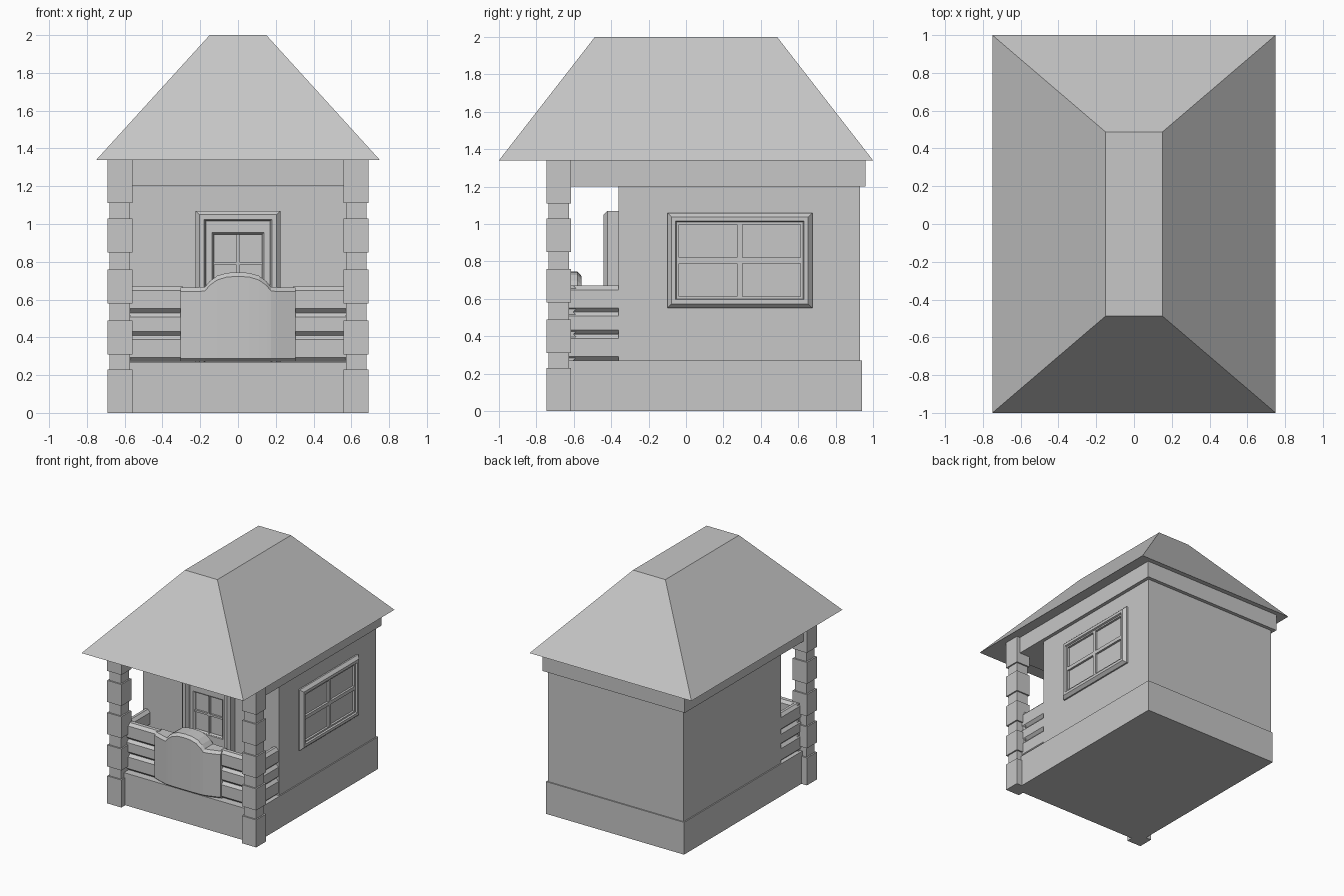
import bpy
import bmesh

cube = bpy.data.objects.get("Cube")
if cube:
    bpy.data.objects.remove(cube)

grey = bpy.data.materials.new("plain_grey")
grey.use_nodes = True
COLOUR = (0.57, 0.57, 0.57, 1)
grey.diffuse_color = COLOUR
grey.node_tree.nodes["Principled BSDF"].inputs["Base Color"].default_value = COLOUR


def finish(name, bm):
    bmesh.ops.recalc_face_normals(bm, faces=bm.faces)
    mesh = bpy.data.meshes.new(name)
    bm.to_mesh(mesh)
    bm.free()
    mesh.materials.append(grey)
    obj = bpy.data.objects.new(name, mesh)
    bpy.context.collection.objects.link(obj)
    return obj


def loft(name, rings, loop=False):
    """Skin a row of equal rings; cap the ends unless the row is a loop."""
    bm = bmesh.new()
    rows = [[bm.verts.new(p) for p in ring] for ring in rings]
    pairs = list(zip(rows, rows[1:]))
    if loop:
        pairs.append((rows[-1], rows[0]))
    else:
        bm.faces.new(rows[0])
        bm.faces.new(rows[-1])
    n = len(rows[0])
    for a, b in pairs:
        for i in range(n):
            j = (i + 1) % n
            bm.faces.new((a[i], a[j], b[j], b[i]))
    return finish(name, bm)


def rect(x0, x1, y0, y1, z):
    return [(x0, y0, z), (x1, y0, z), (x1, y1, z), (x0, y1, z)]


def box(name, x0, x1, y0, y1, z0, z1):
    return loft(name, [rect(x0, x1, y0, y1, z) for z in (z0, z1)])


def frame(name, place, u0, u1, v0, v1, profile):
    """Mitred picture frame; profile points are (inset, depth)."""
    corners = [(u0, v0, 1, 1), (u1, v0, -1, 1), (u1, v1, -1, -1), (u0, v1, 1, -1)]
    loft(name, [[place(u + su * i, v + sv * i, d) for i, d in profile]
                for u, v, su, sv in corners], loop=True)


def panel(name, place, u0, u1, v0, v1, d0, d1):
    loft(name, [[place(u, v, d) for u, v in
                 ((u0, v0), (u1, v0), (u1, v1), (u0, v1))] for d in (d0, d1)])


def muntins(name, place, u0, u1, v0, v1, half, d0, d1):
    um, vm = (u0 + u1) / 2, (v0 + v1) / 2
    panel(name + "_upright", place, um - half, um + half, v0, v1, d0, d1)
    panel(name + "_crossbar", place, u0, u1, vm - half, vm + half, d0, d1)


# Main masses
box("base", -0.64, 0.64, -0.695, 0.94, 0, 0.27)
box("house_walls", -0.63, 0.63, -0.36, 0.93, 0.27, 1.2)
box("header_beam", -0.66, 0.66, -0.71, 0.96, 1.2, 1.34)
loft("roof", [rect(-0.75, 0.75, -1, 1, 1.34), rect(-0.15, 0.15, -0.487, 0.487, 2)])

# Porch pillars of alternating wide and narrow blocks
LEVELS = [0, 0.23, 0.31, 0.49, 0.58, 0.76, 0.85, 1.03, 1.11, 1.34]
for side, label in ((1, "left"), (-1, "right")):
    rings = []
    for k, (z0, z1) in enumerate(zip(LEVELS, LEVELS[1:])):
        r = 0.066 if k % 2 == 0 else 0.054
        cx, cy = side * 0.625, -0.68
        rings += [rect(cx - r, cx + r, cy - r, cy + r, z) for z in (z0, z1)]
    loft(label + "_pillar", rings)

# Railings of three chamfered boards
BOARDS = [(0.27, 0.41), (0.41, 0.53), (0.53, 0.67)]
C = 0.022


def rail_section(outer, inner):
    s = C if inner > outer else -C
    front, back = [], []
    for z0, z1 in BOARDS:
        front += [(outer + s, z0 + 0.001), (outer, z0 + C),
                  (outer, z1 - C), (outer + s, z1)]
        back += [(inner - s, z0 + 0.001), (inner, z0 + C),
                 (inner, z1 - C), (inner - s, z1)]
    return front + back[::-1]


for side, label in ((1, "left"), (-1, "right")):
    loft(label + "_front_rail",
         [[(side * x, y, z) for y, z in rail_section(-0.655, -0.58)]
          for x in (0.29, 0.62)])
    loft(label + "_side_rail",
         [[(side * x, y, z) for x, z in rail_section(0.628, 0.562)]
          for y in (-0.65, -0.355)])

# Bowed centre panel with an arched top
HALF = [(0.305, 0.665, -0.668), (0.21, 0.665, -0.7), (0.175, 0.667, -0.71),
        (0.15, 0.697, -0.712), (0.11, 0.726, -0.714), (0.06, 0.741, -0.715)]
stations = ([(-x, z, y) for x, z, y in HALF] + [(0, 0.745, -0.715)] + HALF[::-1])
back = -0.56
loft("arched_panel",
     [[(x, y + 0.02, 0.271), (x, y, 0.287), (x, y, top - 0.022), (x, y + 0.02, top),
       (x, back - 0.02, top), (x, back, top - 0.022), (x, back, 0.271)]
      for x, top, y in stations])


# Door
def on_front(u, v, d):
    return (u, -0.36 - d, v)


frame("door_frame", on_front, -0.225, 0.225, 0.22, 1.07,
      [(0, -0.01), (0, 0.06), (0.02, 0.08), (0.045, 0.08), (0.055, 0.06), (0.055, -0.01)])
frame("door_leaf", on_front, -0.172, 0.172, 0.24, 1.02,
      [(0, -0.01), (0, 0.035), (0.035, 0.035), (0.035, -0.01)])
panel("door_lower_panel", on_front, -0.14, 0.14, 0.26, 0.63, -0.01, 0.035)
panel("door_upper_rail", on_front, -0.14, 0.14, 0.95, 0.99, -0.01, 0.035)
panel("door_glass", on_front, -0.14, 0.14, 0.62, 0.96, -0.01, 0.012)
frame("door_glass_trim", on_front, -0.138, 0.138, 0.625, 0.955,
      [(0, 0), (0, 0.04), (0.01, 0.025), (0.01, 0)])
muntins("door_muntin", on_front, -0.13, 0.13, 0.635, 0.945, 0.008, 0, 0.028)


# Side window, on the model's left only
def on_left(u, v, d):
    return (0.63 + d, u, v)


frame("window_frame", on_left, -0.1, 0.675, 0.55, 1.06,
      [(0, -0.01), (0, 0.012), (0.022, 0.035), (0.045, 0.035), (0.05, 0.022),
       (0.062, 0.022), (0.062, -0.01)])
panel("window_glass", on_left, -0.05, 0.625, 0.58, 1.03, -0.01, 0.004)
muntins("window_muntin", on_left, -0.045, 0.62, 0.595, 1.015, 0.015, 0, 0.022)
